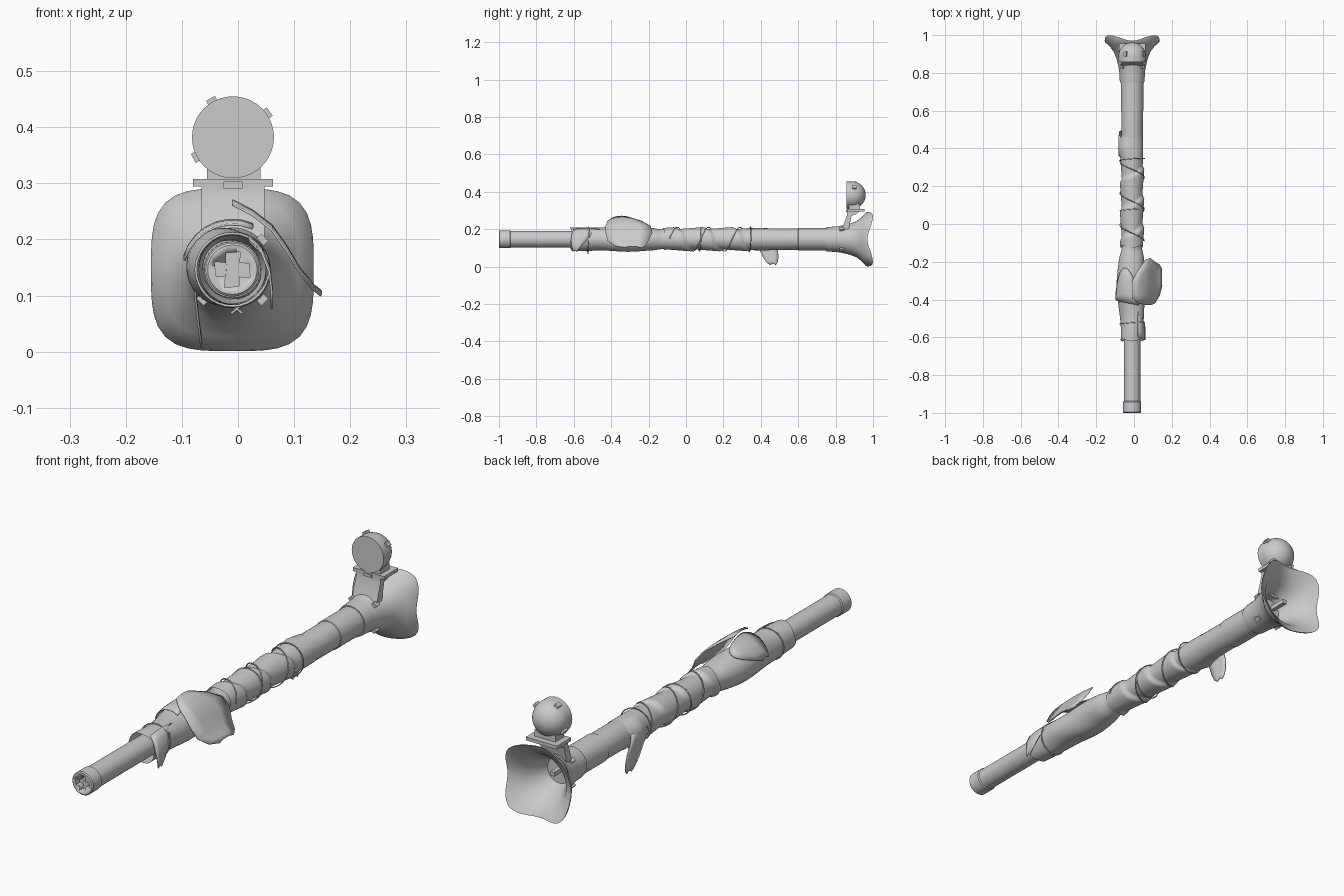
import bpy, bmesh, math
from math import sin, cos, pi, tau
from mathutils import Vector, Matrix

if "Cube" in bpy.data.objects:
    bpy.data.objects.remove(bpy.data.objects["Cube"])

CX, CZ = -0.01, 0.146            # barrel axis
grey = bpy.data.materials.new("plain grey")
grey.diffuse_color = (0.6, 0.6, 0.6, 1)
grey.use_nodes = True
grey.node_tree.nodes["Principled BSDF"].inputs["Base Color"].default_value = grey.diffuse_color


def finish(name, bm, angle=35, recalc=True):
    if recalc:
        bmesh.ops.recalc_face_normals(bm, faces=bm.faces)
    me = bpy.data.meshes.new(name)
    bm.to_mesh(me)
    bm.free()
    ob = bpy.data.objects.new(name, me)
    bpy.context.collection.objects.link(ob)
    me.materials.append(grey)
    bpy.ops.object.select_all(action='DESELECT')
    ob.select_set(True)
    bpy.context.view_layer.objects.active = ob
    bpy.ops.object.shade_smooth_by_angle(angle=math.radians(angle))
    return ob


def loft(name, rings, cap=True, angle=35):
    """Skin a list of rings (lists of points) into a tube."""
    bm = bmesh.new()
    vs = [[bm.verts.new(p) for p in ring] for ring in rings]
    n = len(vs[0])
    for a, b in zip(vs, vs[1:]):
        for i in range(n):
            bm.faces.new((a[i], a[(i + 1) % n], b[(i + 1) % n], b[i]))
    if cap:
        bm.faces.new(vs[0])
        bm.faces.new(vs[-1])
    return finish(name, bm, angle)


def ring(y, r, n=32, cx=CX, cz=CZ):
    return [(cx + r * cos(tau * i / n), y, cz + r * sin(tau * i / n)) for i in range(n)]


def lathe(name, prof, n=32, cx=CX, cz=CZ):
    return loft(name, [ring(y, r, n, cx, cz) for y, r in prof])


def box(name, lo, hi, rot=None):
    bm = bmesh.new()
    bmesh.ops.create_cube(bm, size=1)
    lo, hi = Vector(lo), Vector(hi)
    m = Matrix.Translation((lo + hi) / 2) @ (rot or Matrix()) @ Matrix.Diagonal((*(hi - lo), 1))
    bmesh.ops.transform(bm, matrix=m, verts=bm.verts)
    return finish(name, bm)


def sheet(name, rows, thick=0.004):
    """Cloth flap: rows are (x, z, y_start, y_end) along its length."""
    bm = bmesh.new()
    n = 5
    g = []
    for x, z, y0, y1 in rows:
        g.append([bm.verts.new((x, y0 + (y1 - y0) * j / (n - 1),
                                z - 0.008 * (2 * j / (n - 1) - 1) ** 2)) for j in range(n)])
    for a, b in zip(g, g[1:]):
        for j in range(n - 1):
            bm.faces.new((a[j], a[j + 1], b[j + 1], b[j]))
    ob = finish(name, bm, 50)
    mod = ob.modifiers.new("cloth thickness", 'SOLIDIFY')
    mod.thickness, mod.offset = thick, 0
    return ob


def cord(name, pts, r=0.0025):
    cu = bpy.data.curves.new(name, 'CURVE')
    cu.dimensions = '3D'
    cu.bevel_depth, cu.bevel_resolution = r, 1
    sp = cu.splines.new('POLY')
    sp.points.add(len(pts) - 1)
    for p, c in zip(sp.points, pts):
        p.co = (*c, 1)
    cu.materials.append(grey)
    ob = bpy.data.objects.new(name, cu)
    bpy.context.collection.objects.link(ob)


# Barrel sections
lathe("front_barrel", [(-0.95, 0.044), (-0.5, 0.044)])
lathe("main_barrel", [(-0.56, 0.05), (0.3, 0.053), (0.32, 0.057), (0.6, 0.057),
                      (0.602, 0.060), (0.76, 0.060)])
lathe("rear_sleeve", [(0.75, 0.064), (0.765, 0.066), (0.84, 0.07)])
cap = lathe("front_cap", [(-1, 0.044), (-0.996, 0.048), (-0.942, 0.048), (-0.938, 0.044)])

# Pinwheel recess in the front cap
s = 0.011
for k in range(4):
    rot = Matrix.Rotation(k * pi / 2 + 0.1, 4, 'Y')
    bm = bmesh.new()
    prof = [(-s, -s), (s, -s), (s, 0.033), (-s * 1.3, 0.028)]
    a = [bm.verts.new((x, -1.01, z)) for x, z in prof]
    b = [bm.verts.new((x, -0.975, z)) for x, z in prof]
    bm.faces.new(a)
    bm.faces.new(b)
    for i in range(4):
        bm.faces.new((a[i], a[(i + 1) % 4], b[(i + 1) % 4], b[i]))
    bmesh.ops.transform(bm, matrix=Matrix.Translation((CX, 0, CZ)) @ rot, verts=bm.verts)
    cutter = finish("recess_cutter", bm)
    cutter.hide_render = True
    mod = cap.modifiers.new("recess", 'BOOLEAN')
    mod.object, mod.operation = cutter, 'DIFFERENCE'
    bpy.context.view_layer.objects.active = cap
    bpy.ops.object.modifier_apply(modifier="recess")
    bpy.data.objects.remove(cutter)


# Flared horn: round throat to a rounded-square rim with raised corners
def rim(y, half, lift, n=48):
    pts = []
    for i in range(n):
        t = tau * i / n
        r = half / (abs(cos(t)) ** 3.6 + abs(sin(t)) ** 3.6) ** (1 / 3.6)
        pts.append((CX + r * cos(t), y + lift * sin(2 * t) ** 2, CZ + r * sin(t)))
    return pts


horn = [ring(y, r, 48) for y, r in [(0.76, 0.063), (0.82, 0.07), (0.87, 0.081), (0.91, 0.096)]]
horn += [rim(0.94, 0.118, 0.008), rim(0.962, 0.143, 0.025), rim(0.97, 0.145, 0.029)]
horn += [ring(y, r, 48) for y, r in [(0.955, 0.112), (0.92, 0.088), (0.87, 0.062), (0.83, 0.05)]]
loft("horn", horn)
box("horn_inner_pin", (CX - 0.03, 0.83, CZ + 0.01), (CX - 0.012, 0.915, CZ + 0.028))
for a in (0.25, 0.75, 1.25, 1.75):
    c = Vector((CX + 0.076 * cos(a * pi), 0.835, CZ + 0.076 * sin(a * pi)))
    d = Vector((0.009, 0.013, 0.006))
    box("horn_clip", c - d, c + d, Matrix.Rotation(pi / 2 - a * pi, 4, 'Y'))

# Sight bracket, plate and domed lamp
bm = bmesh.new()
side = [(0.835, 0.20), (0.862, 0.278), (0.862, 0.294), (0.925, 0.294), (0.91, 0.28),
        (0.885, 0.272), (0.87, 0.20)]
l = [bm.verts.new((-0.065, y, z)) for y, z in side]
r = [bm.verts.new((0.047, y, z)) for y, z in side]
bm.faces.new(l)
bm.faces.new(r)
for i in range(len(side)):
    j = (i + 1) % len(side)
    bm.faces.new((l[i], l[j], r[j], r[i]))
finish("sight_bracket", bm)
box("sight_plate", (-0.08, 0.862, 0.294), (0.062, 0.955, 0.308))
box("plate_latch", (-0.026, 0.855, 0.291), (0.008, 0.868, 0.303))
box("lamp_foot", (-0.055, 0.872, 0.306), (0.04, 0.93, 0.335))
R, LX, LZ = 0.073, -0.009, 0.382
lathe("lamp", [(0.858, R), (0.888, R)] +
      [(0.888 + R * sin(t * pi / 20), R * cos(t * pi / 20)) for t in range(1, 10)] +
      [(0.888 + R, 0.003)], 40, LX, LZ)
for a in (35, 120, 208, 300):
    t = math.radians(a)
    c = Vector((LX + 0.072 * cos(t), 0.9, LZ + 0.072 * sin(t)))
    d = Vector((0.008, 0.012, 0.009))
    box("lamp_nub", c - d, c + d, Matrix.Rotation(-t, 4, 'Y'))


# Cloth sleeve and spiral wrap around the barrel
def cloth(name, y0, y1, rows, rad, n=40):
    rings = []
    for k in range(rows + 1):
        y = y0 + (y1 - y0) * k / rows
        pts = []
        for i in range(n):
            t = tau * i / n
            q = rad(y, t)
            pts.append((CX + q * cos(t), y + 0.006 * sin(3 * t), CZ + q * sin(t)))
        rings.append(pts)
    loft(name, rings, cap=False, angle=40)


def sleeve(y, t):
    bulge = math.exp(-((y + 0.32) / 0.12) ** 2)
    left = max(0, cos(t - pi + 0.3))
    neck = 0.01 * math.exp(-((y + 0.12) / 0.04) ** 2)
    return 0.061 + bulge * (0.004 + 0.02 * left) + 0.002 * sin(2 * t + 25 * y) - neck


def wrap(y, t):
    u = (y / 0.155 + t / tau) % 1
    return 0.054 + 0.012 * u * min(1, (1 - u) * 8)


cloth("cloth_sleeve", -0.615, -0.1, 26, sleeve)
cloth("spiral_wrap", -0.12, 0.345, 60, wrap)
cloth("rear_cloth_band", 0.34, 0.46, 6,
      lambda y, t: 0.0585 + 0.016 * max(0, cos(t - pi)) * (1 - abs(y - 0.4) / 0.07))

# Cords tied round the cloth
for y, q in ((-0.525, 0.065), (0.075, 0.064), (0.342, 0.066)):
    cord("tie_cord", [(CX + q * cos(t * pi / 16), y + 0.006 * sin(t * pi / 16 + 1),
                       CZ + q * sin(t * pi / 16)) for t in range(33)])
for d in (-1, 1):
    cord("cord_knot", [(CX + 0.008 - 0.01 * d, -0.525, 0.068), (CX + 0.008 + 0.01 * d, -0.525, 0.084)])
cord("spiral_cord", [(CX + 0.064 * cos(t / 8), -0.09 + 0.00335 * t, CZ + 0.064 * sin(t / 8))
                     for t in range(126)])

# Loose cloth flaps
sheet("right_large_flap", [(-0.01, 0.27, -0.39, -0.30), (0.025, 0.252, -0.42, -0.24),
                           (0.06, 0.225, -0.43, -0.19), (0.085, 0.19, -0.43, -0.18),
                           (0.11, 0.148, -0.42, -0.2), (0.135, 0.118, -0.38, -0.215),
                           (0.148, 0.108, -0.33, -0.24)])
arc = []
for k in range(8):
    t = math.radians(66 + 14 * k)
    arc.append((CX + 0.089 * cos(t), CZ + 0.089 * sin(t), -0.43 + 0.004 * k, -0.36 + 0.13 * sin(k * pi / 7)))
sheet("left_curved_flap", arc)
sheet("front_small_flap", [(0.02, 0.206, -0.6, -0.46), (0.042, 0.185, -0.61, -0.5),
                           (0.056, 0.15, -0.615, -0.53), (0.06, 0.115, -0.61, -0.56),
                           (0.06, 0.085, -0.605, -0.585)])
sheet("rear_hanging_flap", [(-0.06, 0.185, 0.35, 0.45), (-0.079, 0.15, 0.36, 0.47),
                            (-0.076, 0.105, 0.39, 0.49), (-0.071, 0.06, 0.41, 0.495),
                            (-0.067, 0.03, 0.43, 0.49), (-0.065, 0.015, 0.45, 0.48)])
